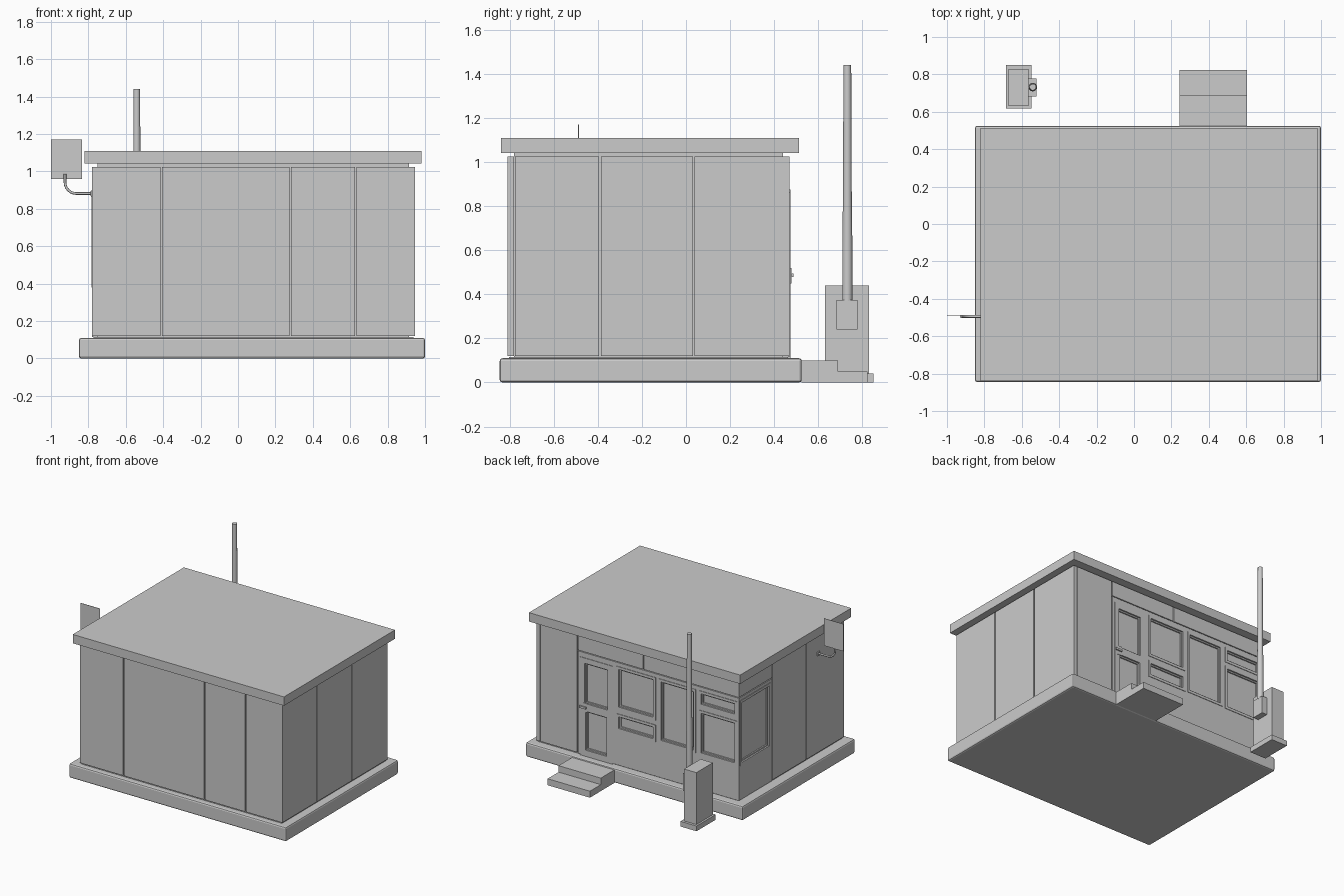
import bpy, bmesh
from math import sin, cos, pi

if "Cube" in bpy.data.objects:
    bpy.data.objects.remove(bpy.data.objects["Cube"])

def mesh_object(name, bm):
    bmesh.ops.recalc_face_normals(bm, faces=bm.faces)
    me = bpy.data.meshes.new(name)
    bm.to_mesh(me)
    bm.free()
    ob = bpy.data.objects.new(name, me)
    bpy.context.collection.objects.link(ob)
    return ob

def add_box(bm, x0, x1, y0, y1, z0, z1):
    vs = bmesh.ops.create_cube(bm, size=1)['verts']
    for v in vs:
        v.co = (x1 if v.co.x > 0 else x0, y1 if v.co.y > 0 else y0, z1 if v.co.z > 0 else z0)

def boxes(name, *dims, bevel=0):
    bm = bmesh.new()
    for d in dims:
        add_box(bm, *d)
    ob = mesh_object(name, bm)
    if bevel:
        m = ob.modifiers.new('edge', 'BEVEL')
        m.width, m.segments = bevel, 2
    return ob

# Walls: box given by position along the wall, height, and depth outward from the surface
X0, X1, Y0, Y1 = -0.78, 0.945, -0.81, 0.47
def on_wall(side, u0, u1, z0, z1, d0, d1):
    if side == 'back':
        return (u0, u1, Y1 + d0, Y1 + d1, z0, z1)
    if side == 'front':
        return (u0, u1, Y0 - d1, Y0 - d0, z0, z1)
    if side == 'left':
        return (X0 - d1, X0 - d0, u0, u1, z0, z1)
    return (X1 + d0, X1 + d1, u0, u1, z0, z1)

def ring(side, u0, u1, z0, z1, w, d0, d1):
    return [on_wall(side, u0, u0 + w, z0, z1, d0, d1), on_wall(side, u1 - w, u1, z0, z1, d0, d1),
            on_wall(side, u0 + w, u1 - w, z0, z0 + w, d0, d1), on_wall(side, u0 + w, u1 - w, z1 - w, z1, d0, d1)]

def window(name, side, u0, u1, z0, z1, w=0.02):
    boxes(name + '_frame', *ring(side, u0, u1, z0, z1, w, -0.03, 0.004),
          *ring(side, u0 + w, u1 - w, z0 + w, z1 - w, 0.01, -0.03, -0.008))
    boxes(name + '_glass', on_wall(side, u0 + w, u1 - w, z0 + w, z1 - w, -0.03, -0.018))

# Foundation, inner core, roof
boxes('foundation', (-0.85, 1.0, -0.845, 0.525, 0, 0.11), bevel=0.012)
boxes('wall_core', (X0 + 0.03, X1 - 0.03, Y0 + 0.03, Y1 - 0.03, 0.1, 1.042))
boxes('roof_slab', (-0.82, 0.98, -0.84, 0.512, 1.042, 1.11))

# Wall cladding panels with narrow grooves between
G = 0.004
def panels(side, cuts):
    for i, (a, b) in enumerate(zip(cuts, cuts[1:])):
        boxes(f'{side}_panel_{i + 1}', on_wall(side, a + G, b - G, 0.12, 1.025, -0.03, 0))
panels('front', [X0 - G, -0.41, 0.28, 0.63, X1 + G])
panels('right', [Y0 + 0.03, -0.39, 0.035, Y1 + G])
panels('left', [Y0 + 0.03, -0.35, 0.065])
panels('back', [0.596, X1 - 0.03])
boxes('base_trim', (X0 + 0.008, X1 - 0.008, Y0 + 0.008, Y1 - 0.008, 0.1, 0.115))

# Back wall infill: header, piers, panels under the windows
bk = lambda *a: on_wall('back', *a, -0.03, 0)
boxes('back_header', bk(-0.78, 0.03, 0.91, 1.025), bk(0.036, 0.592, 0.91, 1.025))
boxes('back_piers', bk(0.573, 0.592, 0.115, 0.904), bk(0.262, 0.296, 0.115, 0.904),
      bk(-0.097, -0.072, 0.115, 0.904), bk(-0.44, -0.414, 0.115, 0.904), bk(-0.78, -0.765, 0.38, 0.904))
boxes('back_lower_panels', bk(-0.072, 0.262, 0.115, 0.38), bk(-0.414, -0.097, 0.115, 0.385),
      bk(-0.78, -0.44, 0.115, 0.38))
boxes('back_upper_strips', bk(0.296, 0.573, 0.865, 0.904), bk(-0.072, 0.262, 0.875, 0.904),
      bk(-0.414, -0.097, 0.875, 0.904), bk(-0.765, -0.44, 0.875, 0.904),
      bk(-0.072, 0.262, 0.51, 0.545), bk(-0.765, -0.44, 0.725, 0.755))

# Left corner infill around the side window
lf = lambda *a: on_wall('left', *a, -0.03, 0)
boxes('left_corner_infill', lf(0.069, 0.44, 0.91, 1.025), lf(0.069, 0.44, 0.115, 0.38),
      lf(0.069, 0.085, 0.38, 0.904), lf(0.085, 0.44, 0.88, 0.904))

# Windows
window('service_window', 'back', -0.072, 0.262, 0.545, 0.875)
window('service_slot', 'back', -0.072, 0.262, 0.38, 0.51)
window('middle_window', 'back', -0.414, -0.097, 0.385, 0.875)
window('corner_vent', 'back', -0.765, -0.44, 0.755, 0.875)
window('corner_window', 'back', -0.765, -0.44, 0.38, 0.725)
window('side_window', 'left', 0.085, 0.457, 0.38, 0.88)

# Door with glazed upper and lower panels, and handle
boxes('door_frame', *ring('back', 0.296, 0.573, 0.11, 0.865, 0.014, -0.03, 0.004))
window('door_upper', 'back', 0.31, 0.559, 0.49, 0.851, 0.026)
window('door_lower', 'back', 0.31, 0.559, 0.124, 0.49, 0.034)
boxes('door_handle', on_wall('back', 0.51, 0.55, 0.45, 0.52, 0, 0.008),
      on_wall('back', 0.515, 0.57, 0.478, 0.494, 0.008, 0.018))

# Entrance steps
boxes('upper_step', (0.243, 0.603, 0.525, 0.69, 0, 0.1))
boxes('lower_step', (0.243, 0.603, 0.69, 0.823, 0, 0.05))

# Barrier cabinet with raised arm
boxes('cabinet_base', (-0.685, -0.548, 0.617, 0.85, 0, 0.04))
boxes('cabinet', (-0.67, -0.565, 0.63, 0.83, 0.04, 0.44))
boxes('arm_bracket', (-0.565, -0.52, 0.682, 0.778, 0.24, 0.375))
bm = bmesh.new()
prev = None
for r, z in ((0.023, 0.37), (0.023, 0.6), (0.02, 0.85), (0.019, 1.1), (0.0175, 1.44)):
    loop = [bm.verts.new((-0.541 + r * cos(i * pi / 8), 0.732 + r * sin(i * pi / 8), z)) for i in range(16)]
    if prev:
        for i in range(16):
            bm.faces.new((prev[i], prev[i - 1], loop[i - 1], loop[i])).smooth = True
    else:
        bm.faces.new(loop)
    prev = loop
bm.faces.new(prev)
mesh_object('barrier_arm', bm)

# Hanging sign on a bent rod
boxes('sign_plate', (-1.0, -0.835, -0.489, -0.486, 0.96, 1.17))
cu = bpy.data.curves.new('sign_rod', 'CURVE')
cu.dimensions, cu.bevel_depth, cu.bevel_resolution, cu.use_fill_caps = '3D', 0.007, 2, True
pts = [(-0.775, 0.882)] + [(-0.865 - 0.06 * sin(a * pi / 12), 0.942 - 0.06 * cos(a * pi / 12)) for a in range(7)] + [(-0.925, 0.985)]
sp = cu.splines.new('POLY')
sp.points.add(len(pts) - 1)
for p, (x, z) in zip(sp.points, pts):
    p.co = (x, -0.495, z, 1)
bpy.context.collection.objects.link(bpy.data.objects.new('sign_rod', cu))
boxes('sign_flange', (-0.788, -0.775, -0.508, -0.482, 0.867, 0.897), bevel=0.003)
